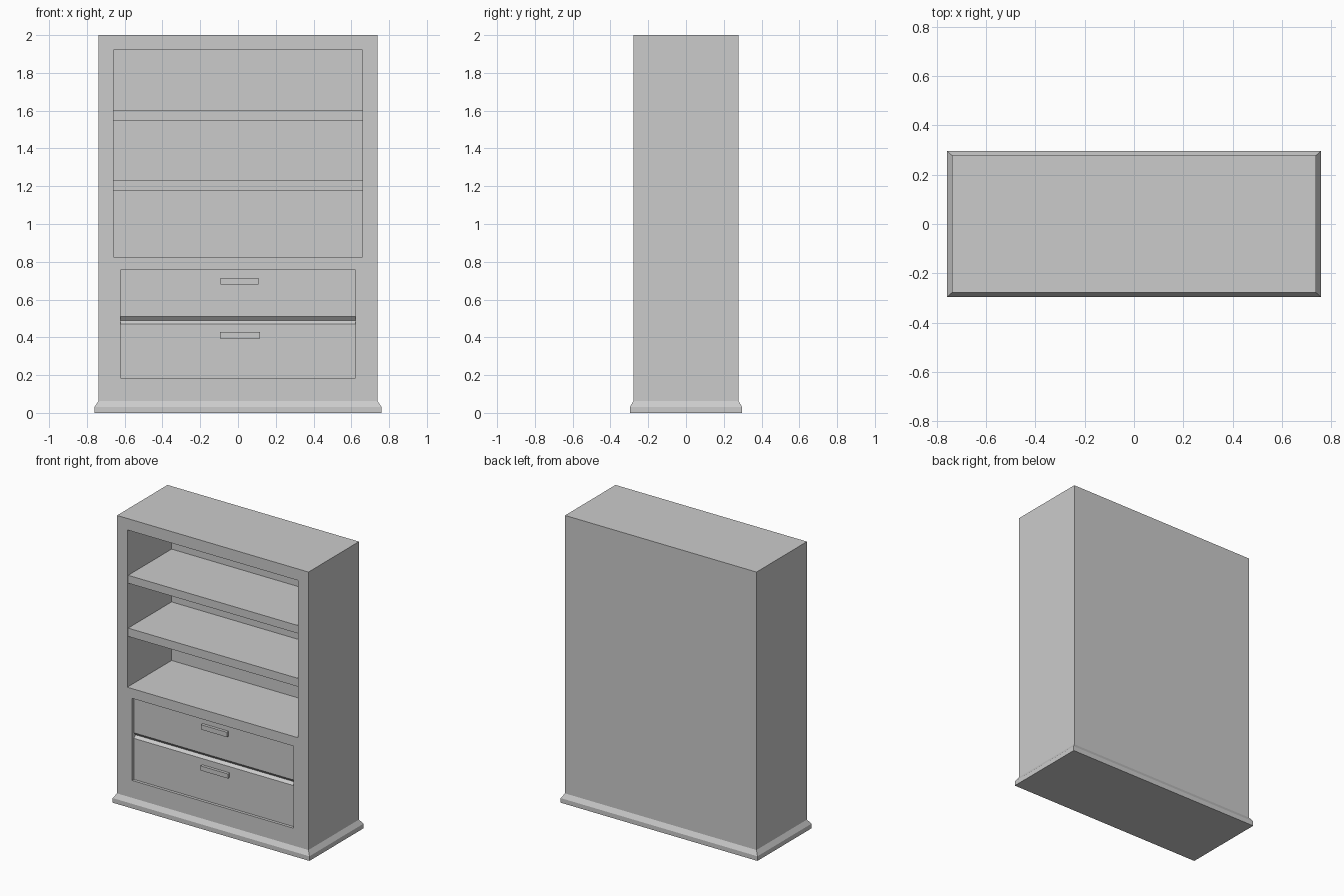
import bpy, bmesh

if "Cube" in bpy.data.objects:
    bpy.data.objects.remove(bpy.data.objects["Cube"])

FRONT, BACK = -0.278, 0.278      # front and back of the case
FACE = FRONT + 0.02              # recessed plane of the drawer fronts


def make_object(name, bm):
    bmesh.ops.recalc_face_normals(bm, faces=bm.faces[:])
    mesh = bpy.data.meshes.new(name)
    bm.to_mesh(mesh)
    bm.free()
    obj = bpy.data.objects.new(name, mesh)
    bpy.context.collection.objects.link(obj)
    return obj


def loft(name, rings):
    """Solid through matching vertex rings, capped at both ends."""
    bm = bmesh.new()
    loops = [[bm.verts.new(p) for p in ring] for ring in rings]
    n = len(loops[0])
    for a, b in zip(loops, loops[1:]):
        for i in range(n):
            j = (i + 1) % n
            bm.faces.new((a[i], a[j], b[j], b[i]))
    bm.faces.new(loops[0])
    bm.faces.new(loops[-1])
    return make_object(name, bm)


def prism(name, profile, x0, x1):
    """Extrude a (y, z) profile along x."""
    return loft(name, [[(x, y, z) for y, z in profile] for x in (x0, x1)])


def box(name, x0, x1, y0, y1, z0, z1):
    return prism(name, [(y0, z0), (y1, z0), (y1, z1), (y0, z1)], x0, x1)


def cut(target, cutter):
    cutter.hide_render = True
    mod = target.modifiers.new("opening", 'BOOLEAN')
    mod.operation = 'DIFFERENCE'
    mod.solver = 'EXACT'
    mod.object = cutter
    bpy.context.view_layer.objects.active = target
    bpy.ops.object.modifier_apply(modifier=mod.name)
    bpy.data.objects.remove(cutter)


# Case with flared, chamfered plinth
sections = [(0.759, 0.297, 0), (0.759, 0.297, 0.032),
            (0.738, BACK, 0.063), (0.738, BACK, 2.0)]
case = loft("bookcase_case", [[(-x, -y, z), (x, -y, z), (x, y, z), (-x, y, z)]
                              for x, y, z in sections])

# Shelf opening and drawer opening
cut(case, box("shelf_cutter", -0.659, 0.659, FRONT - 0.1, 0.21, 0.824, 1.92))
cut(case, box("drawer_cutter", -0.622, 0.622, FRONT - 0.1, FACE + 0.04, 0.184, 0.756))

# Shelves
for name, z0, z1 in (("lower_shelf", 1.174, 1.232), ("upper_shelf", 1.545, 1.60)):
    box(name, -0.659, 0.659, FRONT + 0.01, 0.21, z0, z1)

# Drawer fronts, sloping into a groove where they meet
IN, DEEP = FACE + 0.018, FACE + 0.04
prism("upper_drawer", [(FACE, 0.509), (FACE, 0.756), (DEEP, 0.756),
                       (DEEP, 0.488), (IN, 0.488)], -0.622, 0.622)
prism("lower_drawer", [(FACE, 0.184), (FACE, 0.47), (IN, 0.488),
                       (DEEP, 0.488), (DEEP, 0.184)], -0.622, 0.622)

# Bar handles
box("upper_handle", -0.092, 0.108, FRONT, FACE + 0.005, 0.681, 0.715)
box("lower_handle", -0.095, 0.117, FRONT, FACE + 0.005, 0.395, 0.427)
